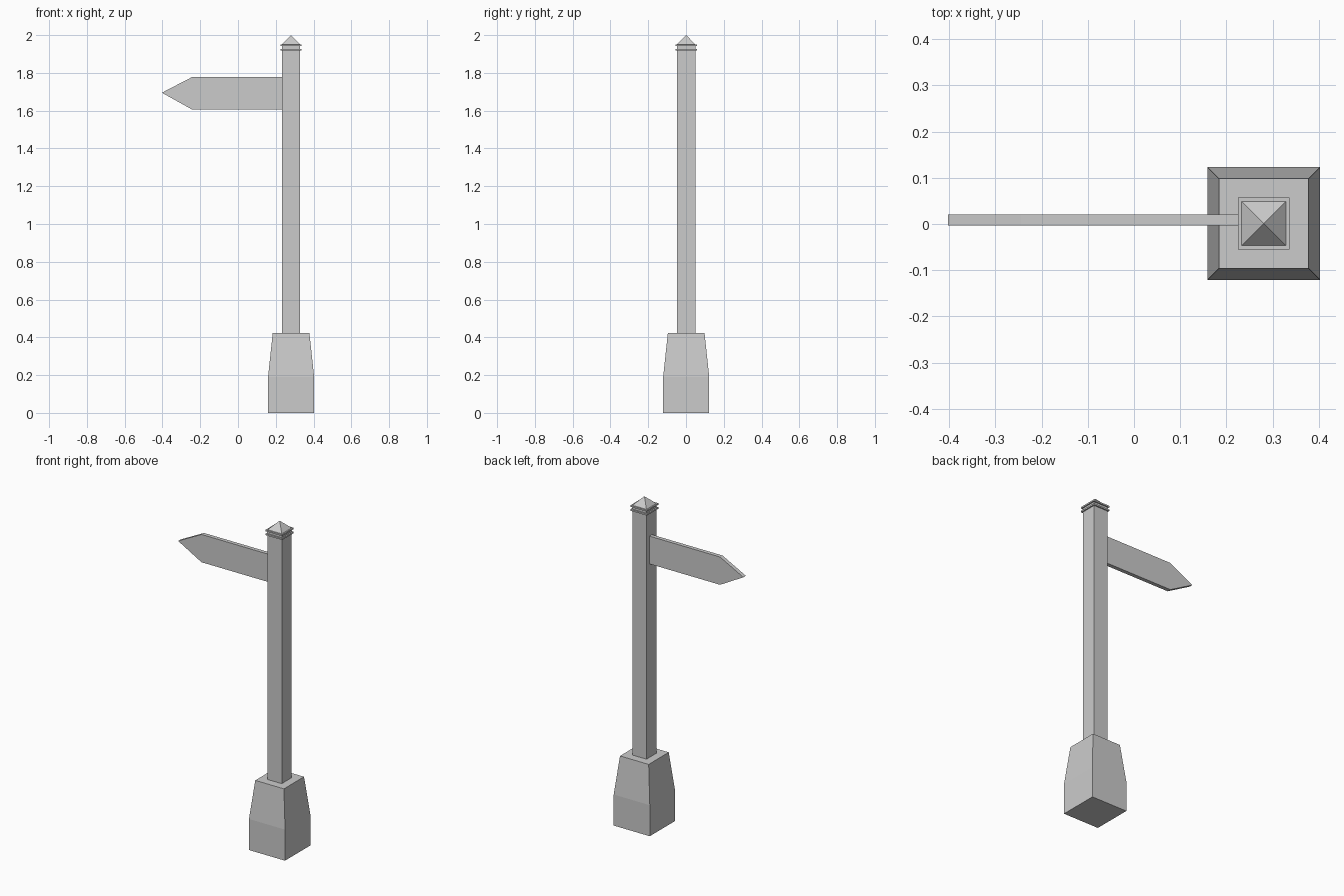
import bpy, bmesh

if "Cube" in bpy.data.objects:
    bpy.data.objects.remove(bpy.data.objects["Cube"])

CX, CY = 0.281, 0.001  # post axis


def make_object(name, bm):
    bmesh.ops.recalc_face_normals(bm, faces=bm.faces)
    mesh = bpy.data.meshes.new(name)
    bm.to_mesh(mesh)
    bm.free()
    obj = bpy.data.objects.new(name, mesh)
    bpy.context.collection.objects.link(obj)
    return obj


def square_loft(name, sections):
    """Stack square rings given as (half width, z); zero width makes a point."""
    bm = bmesh.new()
    rings = []
    for h, z in sections:
        corners = [(-h, -h), (h, -h), (h, h), (-h, h)] if h else [(0, 0)]
        rings.append([bm.verts.new((CX + x, CY + y, z)) for x, y in corners])
    for a, b in zip(rings, rings[1:]):
        for i in range(4):
            j = (i + 1) % 4
            top = [b[j], b[i]] if len(b) == 4 else [b[0]]
            bm.faces.new([a[i], a[j]] + top)
    bm.faces.new(rings[0][::-1])
    if len(rings[-1]) == 4:
        bm.faces.new(rings[-1])
    return make_object(name, bm)


# Tapered footing
square_loft("footing", [(0.122, 0), (0.122, 0.19), (0.097, 0.423)])

# Square post
square_loft("post", [(0.048, 0.423), (0.048, 1.945)])

# Two thin collars and the pointed cap
for name, z in (("lower_collar", 1.918), ("upper_collar", 1.942)):
    square_loft(name, [(0.056, z), (0.056, z + 0.009)])
square_loft("cap", [(0.048, 1.951), (0, 2.0)])

# Arrow-shaped sign board
profile = [(0.234, 1.607), (0.234, 1.777), (-0.245, 1.777),
           (-0.403, 1.695), (-0.245, 1.607)]
bm = bmesh.new()
face = bm.faces.new([bm.verts.new((x, -0.003, z)) for x, z in profile])
ext = bmesh.ops.extrude_face_region(bm, geom=[face], use_keep_orig=True)
moved = [g for g in ext["geom"] if isinstance(g, bmesh.types.BMVert)]
bmesh.ops.translate(bm, verts=moved, vec=(0, 0.024, 0))
make_object("sign_board", bm)
